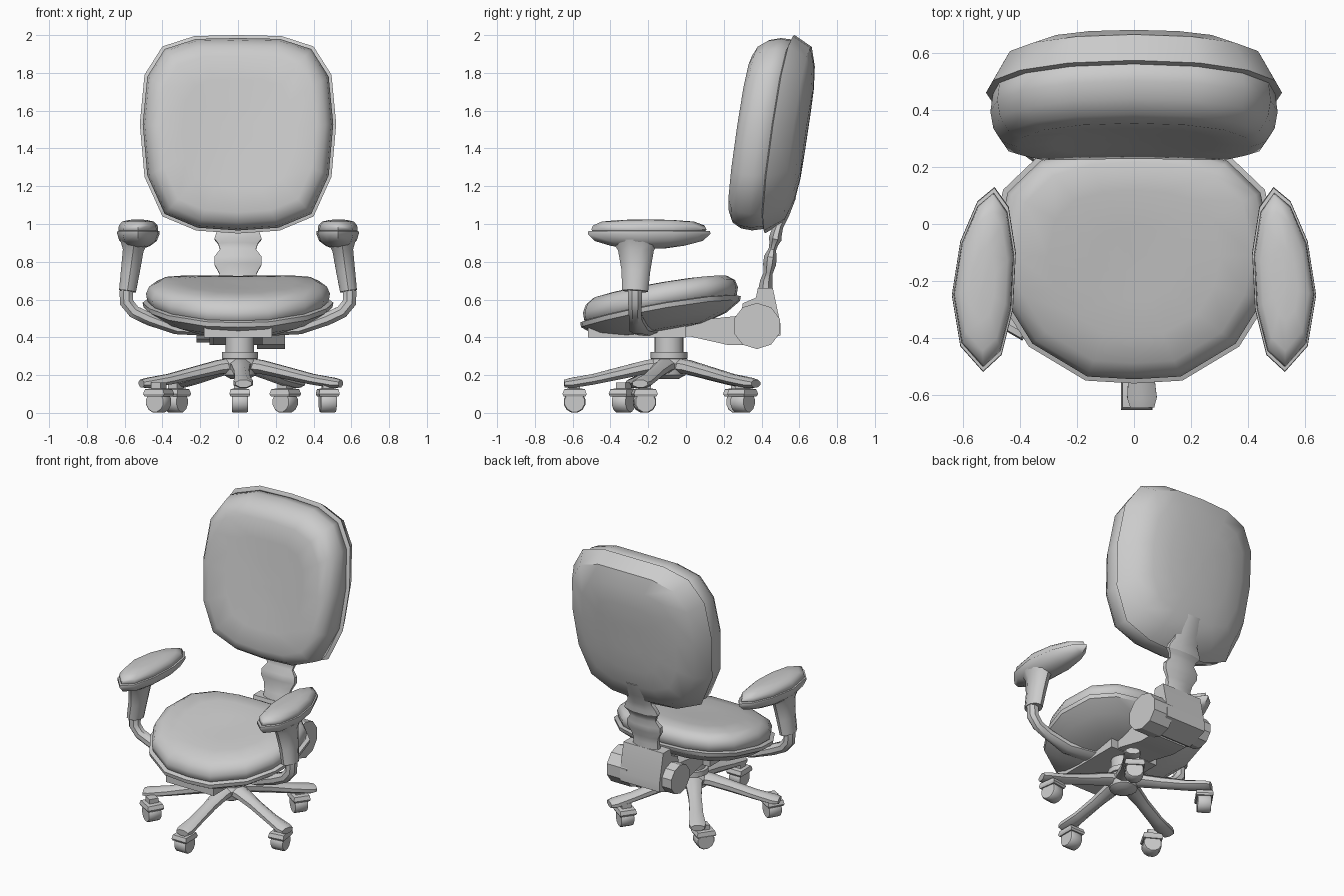
import bpy, bmesh, math
from mathutils import Vector

if "Cube" in bpy.data.objects:
    bpy.data.objects.remove(bpy.data.objects["Cube"])


def loft(name, rings, angle=40):
    """Skin a list of equal-length point rings and cap both ends."""
    bm = bmesh.new()
    vs = [[bm.verts.new(p) for p in r] for r in rings]
    n = len(vs[0])
    for a, b in zip(vs, vs[1:]):
        for i in range(n):
            j = (i + 1) % n
            bm.faces.new((a[i], a[j], b[j], b[i]))
    bm.faces.new(vs[0])
    bm.faces.new(vs[-1])
    bmesh.ops.recalc_face_normals(bm, faces=bm.faces)
    me = bpy.data.meshes.new(name)
    bm.to_mesh(me)
    bm.free()
    me.polygons.foreach_set("use_smooth", [True] * len(me.polygons))
    me.set_sharp_from_angle(angle=math.radians(angle))
    ob = bpy.data.objects.new(name, me)
    bpy.context.collection.objects.link(ob)
    return ob


def sweep(name, pts, radii, side, n=8, angle=40):
    """Elliptical tube along pts; radii are (along side, across side)."""
    pts = [Vector(p) for p in pts]
    rings = []
    for i, p in enumerate(pts):
        t = (pts[min(i + 1, len(pts) - 1)] - pts[max(i - 1, 0)]).normalized()
        a = Vector(side)
        a = (a - t * a.dot(t)).normalized()
        b = t.cross(a)
        k = 1 / math.cos(math.pi / n)
        rings.append([p + a * radii[i][0] * k * math.cos(w) + b * radii[i][1] * k * math.sin(w)
                      for w in [(j + .5) * 2 * math.pi / n for j in range(n)]])
    return loft(name, rings, angle)


def pad(name, outline, centre, layers, place, angle=40):
    """Stack scaled copies of an outline; place maps (u, v, depth) to 3D."""
    cu, cv = centre
    return loft(name, [[place(cu + (u - cu) * s, cv + (v - cv) * s, d) for u, v in outline]
                       for s, d in layers], angle)


def prism(name, profile, x0, x1):
    return loft(name, [[(x, y, z) for y, z in profile] for x in (x0, x1)], 30)


def mirrored(half):
    return half + [(-u, v) for u, v in reversed(half) if u > 0]


# Backrest: rear shell and front cushion
back = mirrored([(0, 2.0), (.23, 1.995), (.40, 1.94), (.495, 1.79), (.52, 1.53),
                 (.495, 1.25), (.40, 1.04), (.22, .965), (0, .95)])
def back_place(u, v, d):
    return (u, .575 + .15 * (v - 2) - .16 * u * u + d, v)
pad("backrest_shell", back, (0, 1.48),
    [(.95, -.01), (1, 0), (.88, .10), (.68, .132), (.45, .145), (.2, .147), (.02, .147)], back_place)
pad("backrest_cushion", back, (0, 1.48),
    [(.9, .01), (.955, -.01), (.97, -.07), (.95, -.13), (.89, -.18), (.79, -.205),
     (.55, -.205), (.25, -.2), (.02, -.2)], back_place, 60)

# Seat: pan and cushion
seat = mirrored([(0, -.56), (.17, -.55), (.37, -.43), (.47, -.27), (.505, -.1),
                 (.46, .12), (.34, .235), (.18, .28), (0, .29)])
def seat_place(u, v, d):
    return (u, v, .57 + .165 * v + .12 * u * u + d)
pad("seat_pan", seat, (0, -.14),
    [(.9, .01), (1, 0), (.99, -.025), (.82, -.075), (.55, -.11), (.25, -.12), (.02, -.12)], seat_place)
pad("seat_cushion", seat, (0, -.14),
    [(.9, -.01), (.95, .01), (.965, .05), (.93, .09), (.83, .12), (.6, .132), (.3, .132), (.02, .13)],
    seat_place, 60)

# Armrests, posts and curved support tubes on both sides
arm = [(.53, -.52), (.465, -.46), (.425, -.30), (.415, -.1), (.44, .06), (.49, .13),
       (.55, .08), (.61, -.06), (.64, -.25), (.61, -.43)]
for s, tag in ((1, "right"), (-1, "left")):
    def arm_place(u, v, d):
        return (s * u, v, d)
    pad("arm_base_" + tag, arm, (.535, -.22),
        [(.3, .87), (.6, .885), (.88, .91), (1, .948), (.99, .962), (.9, .965)], arm_place, 50)
    pad("arm_pad_" + tag, arm, (.535, -.22),
        [(.88, .955), (.94, .97), (.91, .992), (.75, 1.013), (.4, 1.022), (.02, 1.024)], arm_place, 60)
    sweep("arm_post_" + tag,
          [(s * .55, -.265, .91), (s * .555, -.265, .86), (s * .57, -.265, .75), (s * .585, -.27, .645)],
          [(.075, .12), (.055, .09), (.05, .072), (.045, .066)], (1, 0, 0), 10)
    sweep("arm_tube_" + tag,
          [(s * .592, -.27, .65), (s * .59, -.27, .585), (s * .55, -.27, .535), (s * .47, -.265, .497),
           (s * .33, -.25, .445), (s * .1, -.2, .43)],
          [(.036, .036), (.036, .036), (.034, .034), (.034, .034), (.05, .028), (.07, .025)], (0, 1, 0))

# Tilt mechanism, rear housing and round knobs
prism("mechanism_plate", [(-.52, .40), (-.52, .465), (0, .48), (0, .40)], -.18, .18)
prism("mechanism_arm", [(-.1, .40), (.02, .405), (.22, .36), (.34, .36), (.34, .52), (.05, .49), (-.1, .47)],
      -.13, .13)
prism("rear_housing", [(.28, .40), (.36, .36), (.50, .41), (.50, .47), (.46, .66), (.38, .66), (.37, .61),
                       (.30, .58)], -.15, .15)
knob = [(.375 + .128 * math.cos(w), .46 + .122 * math.sin(w))
        for w in [(k + .5) * math.pi / 5 for k in range(10)]]
prism("tilt_knob_right", knob, .1, .25)
prism("tilt_knob_left", [(.375 + (y - .375) * .8, .47 + (z - .46) * .8) for y, z in knob], -.22, -.1)

# Ribbed spine carrying the backrest
spine = [(.42, .64, .095, .04), (.425, .70, .09, .032), (.435, .74, .10, .024), (.442, .785, .125, .034),
         (.447, .825, .125, .034), (.457, .865, .095, .02), (.465, .895, .105, .024), (.472, .92, .125, .034),
         (.478, .95, .115, .03), (.49, .99, .09, .026), (.52, 1.06, .09, .03), (.555, 1.15, .09, .03)]
sweep("spine_bellows", [(0, y, z) for y, z, a, b in spine], [(a, b) for y, z, a, b in spine], (1, 0, 0), 8, 30)

# Central column with collar
cx, cy = .01, -.09
column = [(.18, .05), (.20, .085), (.26, .10), (.285, .085), (.287, .095), (.322, .095), (.323, .076), (.44, .076)]
sweep("centre_column", [(cx, cy, z) for z, r in column], [(r, r) for z, r in column], (1, 0, 0), 14, 35)

# Five-star base
for k in range(5):
    w = math.radians(-88 + 72 * k)
    c, s = math.cos(w), math.sin(w)
    leg = [(.02, .255, .06, .04), (.12, .243, .05, .036), (.24, .215, .04, .033), (.40, .178, .042, .028),
           (.52, .158, .052, .027), (.555, .155, .042, .02)]
    sweep(f"base_leg_{k + 1}", [(cx + c * r, cy + s * r, z) for r, z, a, b in leg],
          [(a, b) for r, z, a, b in leg], (-s, c, 0))

# Casters: x, y and swivel angle of the axle
for k, (x, y, h) in enumerate([(.01, -.59, 0), (.475, -.22, 8), (.25, .30, 55), (-.33, .28, -35), (-.42, -.33, 60)]):
    w = math.radians(h)
    axle = Vector((math.cos(w), math.sin(w), 0))
    c = Vector((x, y, .058))
    sweep(f"caster_wheel_{k + 1}", [c + axle * t for t in (-.042, -.034, .034, .042)],
          [(.052, .052), (.057, .057), (.057, .057), (.052, .052)], (0, 0, 1), 12, 35)
    sweep(f"caster_hood_{k + 1}", [(x, y, z) for z in (.088, .10, .125, .13, .16)],
          [(.05, .058), (.055, .064), (.05, .055), (.03, .03), (.03, .03)], axle, 4, 30)
